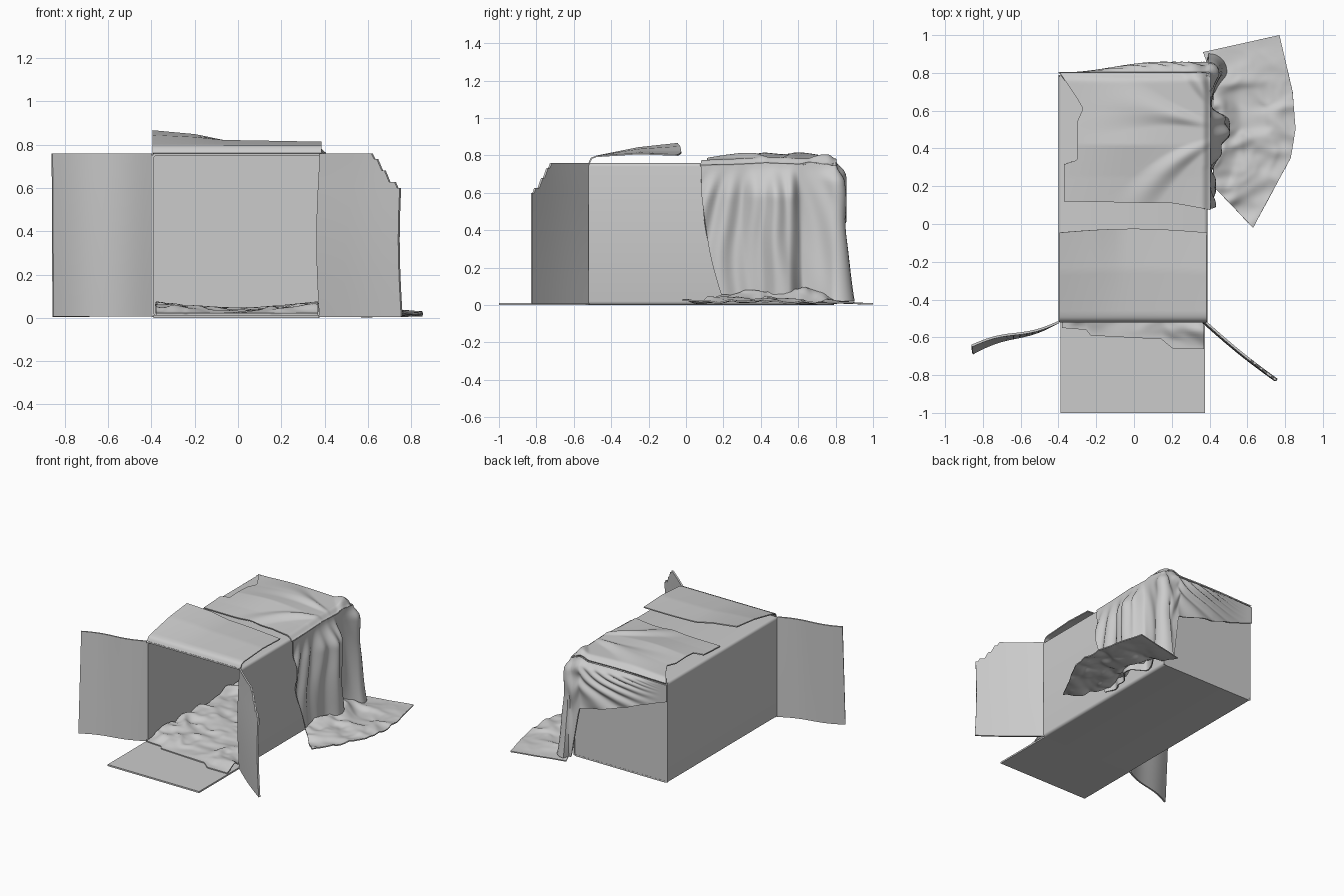
import bpy, bmesh, math
from mathutils import Vector, noise

cube = bpy.data.objects.get("Cube")
if cube:
    bpy.data.objects.remove(cube, do_unlink=True)

mat = bpy.data.materials.new("plain grey")
mat.use_nodes = True
GREY = (0.6, 0.6, 0.6, 1)
mat.diffuse_color = GREY
mat.node_tree.nodes["Principled BSDF"].inputs["Base Color"].default_value = GREY


def finish(name, bm, thick, offset=0.0):
    """Turn a surface into a thin smooth-shaded object."""
    bmesh.ops.recalc_face_normals(bm, faces=bm.faces)
    me = bpy.data.meshes.new(name)
    bm.to_mesh(me)
    bm.free()
    me.materials.append(mat)
    ob = bpy.data.objects.new(name, me)
    bpy.context.collection.objects.link(ob)
    mod = ob.modifiers.new("thickness", 'SOLIDIFY')
    mod.thickness, mod.offset = thick, offset
    bpy.ops.object.select_all(action='DESELECT')
    ob.select_set(True)
    bpy.context.view_layer.objects.active = ob
    bpy.ops.object.convert(target='MESH')
    bpy.ops.object.shade_smooth_by_angle(angle=math.radians(50))


def sheet(name, fn, nu, nv, thick):
    """Grid surface from fn(u, v) with u and v in 0..1."""
    bm = bmesh.new()
    rows = [[bm.verts.new(fn(i / nu, j / nv)) for j in range(nv + 1)] for i in range(nu + 1)]
    for a, b in zip(rows, rows[1:]):
        for j in range(nv):
            bm.faces.new((a[j], b[j], b[j + 1], a[j + 1]))
    finish(name, bm, thick)


def lerp(pts, t):
    """Piecewise linear value through (t, value) pairs."""
    for (t0, a), (t1, b) in zip(pts, pts[1:]):
        if t <= t1:
            return a + (b - a) * max(0, (t - t0) / (t1 - t0))
    return pts[-1][1]


def smooth(a, b, t):
    k = min(1, max(0, (t - a) / (b - a)))
    return k * k * (3 - 2 * k)


def bump(c, w, t):
    return math.exp(-((t - c) / w) ** 2)


def wrinkle(x, y, s):
    """Soft creases in 0..1."""
    n = noise.noise(Vector((x * s, y * s, 3.7)))
    m = noise.noise(Vector((x * s * 2, y * s * 2, 9.1)))
    return bump(0, 0.28, n + 0.3 * m)


X0, X1, FRONT, BACK, TOP = -0.40, 0.39, -0.52, 0.79, 0.76
CARD = 0.012

# Box sleeve: open at both ends, with rounded long edges
bm = bmesh.new()
bmesh.ops.create_cube(bm, size=1)
for v in bm.verts:
    v.co = (X1 if v.co.x > 0 else X0, BACK if v.co.y > 0 else FRONT, TOP if v.co.z > 0 else 0)
bmesh.ops.delete(bm, geom=[f for f in bm.faces if abs(f.normal.y) > 0.9], context='FACES_ONLY')
long_edges = [e for e in bm.edges if abs(e.verts[0].co.y - e.verts[1].co.y) > 0.5]
bmesh.ops.bevel(bm, geom=long_edges, offset=0.02, segments=4, profile=0.5, affect='EDGES')
finish("box_sleeve", bm, CARD, -1)


def wall(x0, x1, y):
    return lambda u, v: (x0 + (x1 - x0) * u, y, 0.004 + (TOP - 0.008) * v)


# Back wall, with two inner flaps meeting in the middle
sheet("back_wall", wall(X0 + 0.003, X1 - 0.003, BACK - 0.005), 2, 2, 0.008)
sheet("inner_flap_right", wall(X0 + 0.01, -0.001, BACK - 0.013), 2, 2, 0.006)
sheet("inner_flap_left", wall(0.001, X1 - 0.01, BACK - 0.013), 2, 2, 0.006)

# Bottom flap on the floor
sheet("bottom_flap", lambda u, v: (X0 + 0.01 + 0.765 * u, -1 + 0.49 * v, 0.006), 2, 2, CARD)


# Right side flap, twisted a little
def right_flap(u, v):
    x = X0 - 0.455 * u - 0.004 * u * v
    bend = 0.012 * math.sin(2 * math.pi * u)
    return (x, FRONT - 0.145 * u - bend + u * (v - 0.5) * 0.04, 0.005 + (TOP - 0.005) * v)


sheet("side_flap_right", right_flap, 12, 8, CARD)


# Left side flap with a torn, stepped upper corner
def left_flap(u, v):
    tear = 0.16 * math.floor(smooth(0.55, 1.0, u) * 6 + 0.3) / 6
    z = 0.005 + v * (TOP - 0.005 - tear)
    wave = -0.014 * math.sin(math.pi * min(1, z / 0.72))
    return (0.38 + 0.378 * u + wave, FRONT - 0.305 * u - 0.01 * math.sin(math.pi * u), z)


sheet("side_flap_left", left_flap, 30, 10, CARD)


# Top flap folded back over the roof, lifting towards one corner
def top_flap(u, v):
    x = X0 + 0.005 + 0.78 * u
    end = lerp([(0, 0.863), (0.25, 0.845), (0.42, 0.818), (1, 0.802)], u)
    y = lerp([(0, -0.518), (0.08, -0.505), (0.16, -0.48), (1, -0.045 + 0.02 * math.sin(math.pi * u))], v)
    z = lerp([(0, 0.76), (0.08, 0.785), (0.16, 0.795), (0.6, 0.5 * (0.818 + end)), (1, end)], v)
    return (x, y, z)


sheet("top_flap", top_flap, 24, 25, 0.008)


# Crumpled blanket on the box floor, spilling over the bottom flap
def floor_blanket(u, v):
    x = X0 + 0.02 + 0.75 * u
    edge = lerp([(0, -0.55), (0.17, -0.56), (0.2, -0.59), (0.45, -0.6), (0.7, -0.61), (0.78, -0.66), (1, -0.66)], u)
    y = edge + (0.72 - edge) * v
    pile = 0.012 + 0.028 * abs(2 * u - 1) ** 1.5
    z = 0.018 + smooth(0, 0.08, v) * (pile * wrinkle(x, y, 4) + 0.014 * wrinkle(y, x * 0.7, 7))
    return (x, y, z)


sheet("floor_blanket", floor_blanket, 70, 110, 0.008)


# Blanket lying on the roof with creases fanning out from its left edge
def roof_z(x, y):
    dx, dy = 0.5 - x, y - 0.5
    ang, r = math.atan2(dy, dx), math.hypot(dx, dy)
    fan = max(0, math.sin(ang * 7 + 2.5 * noise.noise(Vector((x * 2, y * 2, 1)))))
    hill = lerp([(0.1, 0), (0.25, 0.015), (0.42, 0.04), (0.6, 0.022), (0.75, 0.02), (0.79, 0.01)], y)
    spread = bump(-0.02, 0.28, x)
    near = 1 - smooth(0.35, 0.85, r)
    return TOP + 0.012 + hill * (0.25 + 0.75 * spread) + 0.022 * fan ** 2 * near * smooth(0.08, 0.3, r)


def roof_blanket(u, v):
    left = lerp([(0, -0.37), (0.29, -0.37), (0.32, -0.30), (0.62, -0.30), (0.72, -0.27), (0.82, -0.31), (1, -0.395)], v)
    x = left + (X1 + 0.014 - left) * u
    y0 = lerp([(0, 0.12), (0.75, 0.11), (1, 0.075)], u)
    y = y0 + (BACK + 0.012 - y0) * v
    return (x, y, roof_z(x, y) - 0.028 * smooth(0.94, 1, u) - 0.02 * smooth(0.94, 1, v))


sheet("blanket_roof", roof_blanket, 80, 70, 0.008)

# Blanket hanging down the left wall, round the back corner and over the rear
SIDE = 0.71
WRAP = SIDE + 0.05
TOTAL = WRAP + 0.79


def hanging_blanket(u, v):
    s = u * TOTAL
    turn = min(1, max(0, (s - SIDE) / (WRAP - SIDE))) * math.pi / 2
    out = Vector((math.cos(turn), math.sin(turn), 0))
    p = Vector((X1 - max(0, s - WRAP), 0.08 + min(s, SIDE), 0))
    top = roof_z(p.x, p.y) - 0.03
    hem = lerp([(0, 0.02), (WRAP + 0.03, 0.02), (WRAP + 0.09, 0.4), (WRAP + 0.4, 0.48), (TOTAL, 0.62)], s)
    grow = smooth(0, 0.25, v)
    sway = noise.noise(Vector((s * 3, v * 2, 5)))
    # creases converge towards a gathered point on the roof edge
    gather = (s - 0.36) / (0.45 + 0.55 * v)
    folds = 0.5 + 0.5 * math.sin(gather * 30 + 2 * sway)
    if s < WRAP:
        bulge = 0.075 * smooth(0.2, 0.4, s) * (1 - smooth(0.47, 0.52 + 0.03 * v, s))
        corner = bump(SIDE + 0.03, 0.09, s) * (0.045 + 0.05 * v ** 3)
        calm = 1 - 0.7 * smooth(0.48, 0.55, s)
        off = 0.012 + grow * (0.028 * folds * calm + bulge) + corner * smooth(0, 0.12, v)
    else:
        rear = 1 - smooth(0.25, 0.75, s - WRAP)
        off = 0.01 + (0.02 * folds * grow + 0.035 * smooth(0, 0.12, v)) * rear
    p += out * off
    # the front hem drifts back as it falls
    p.y += 0.12 * v * v * (1 - smooth(0, 0.5, s))
    p.z = top + (hem - top) * v
    return p


sheet("blanket_drape", hanging_blanket, 180, 40, 0.008)


# Blanket pooled on the ground beside the box
def pooled_blanket(u, v):
    ix = lerp([(0, 0.42), (0.8, 0.42), (1, 0.365)], v)
    iy = 0.2 + 0.71 * v
    ox = lerp([(0, 0.63), (0.35, 0.83), (0.5, 0.855), (0.7, 0.84), (1, 0.77)], v)
    oy = lerp([(0, -0.02), (0.35, 0.35), (0.5, 0.5), (1, 1.0)], v)
    x, y = ix + (ox - ix) * u, iy + (oy - iy) * u
    flat = (1 - 0.9 * smooth(0.6, 1, v)) * (1 - 0.55 * u)
    ridges = 0.035 * wrinkle(x * 0.6, y, 5) + 0.012 * wrinkle(y, x, 7)
    step = 0.05 * (1 - smooth(0, 0.35, u)) * math.sin(math.pi * v)
    return (x, y, 0.006 + flat * (ridges + step))


sheet("blanket_pool", pooled_blanket, 50, 80, 0.008)
